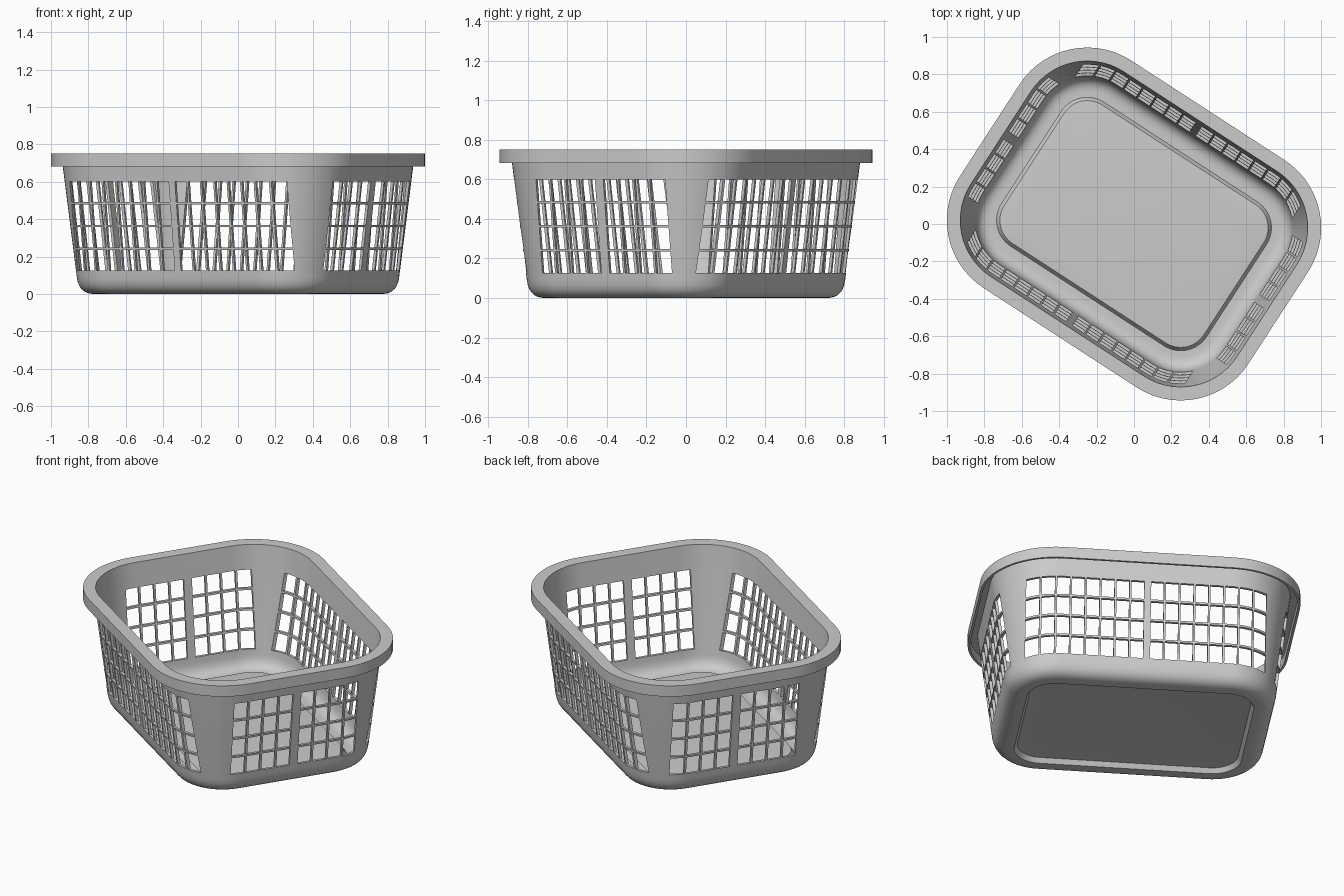
import bpy, bmesh, math
from mathutils import Matrix, Vector

if "Cube" in bpy.data.objects:
    bpy.data.objects.remove(bpy.data.objects["Cube"])

P, Q = 0.488, 0.293          # half extents of the corner-centre rectangle
CORE = 0.568                 # profile distance at which the corner radius is zero
TURN = math.radians(-33)     # basket is turned about z
SEG = 14                     # segments per corner


def bezier(a, c, b, n=7):
    """Quadratic fillet from a to b with control point c."""
    return [tuple((1 - t) ** 2 * a[i] + 2 * t * (1 - t) * c[i] + t * t * b[i] for i in (0, 1))
            for t in (k / n for k in range(n + 1))]


def ring(bm, dist, z):
    """Rounded rectangle loop at a given outward distance and height."""
    r = dist - CORE
    loop = []
    for k, (sx, sy) in enumerate([(1, 1), (-1, 1), (-1, -1), (1, -1)]):
        for i in range(SEG + 1):
            a = math.pi / 2 * (k + i / SEG)
            loop.append(bm.verts.new((sx * P + r * math.cos(a), sy * Q + r * math.sin(a), z)))
    return loop


def finish(name, bm):
    bmesh.ops.recalc_face_normals(bm, faces=bm.faces)
    bm.transform(Matrix.Rotation(TURN, 4, 'Z'))
    me = bpy.data.meshes.new(name)
    bm.to_mesh(me)
    bm.free()
    ob = bpy.data.objects.new(name, me)
    bpy.context.collection.objects.link(ob)
    return ob


# Basket shell: raised floor panel, inner wall, turned-down rim, outer wall, underside
profile = [(0.667, 0.048), (0.716, 0.044), (0.734, 0.016)]
profile += bezier((0.765, 0.016), (0.835, 0.016), (0.845, 0.095))
profile += [(0.928, 0.75), (1.0, 0.75), (1.0, 0.682), (0.986, 0.682), (0.986, 0.736), (0.943, 0.736)]
profile += bezier((0.861, 0.09), (0.85, 0.0), (0.77, 0.0))
profile += [(0.734, 0.0), (0.716, 0.028), (0.667, 0.032)]

bm = bmesh.new()
rings = [ring(bm, d, z) for d, z in profile]
for lo, hi in zip(rings, rings[1:]):
    n = len(lo)
    for i in range(n):
        j = (i + 1) % n
        bm.faces.new((lo[i], lo[j], hi[j], hi[i]))
bm.faces.new(rings[0])
bm.faces.new(rings[-1])
basket = finish("laundry_basket", bm)


def spans(start, count, hole, bar):
    return [(start + i * (hole + bar), start + i * (hole + bar) + hole) for i in range(count)]


ROWS = spans(0.126, 4, 0.1095, 0.012)


def cutter(name, columns, across_long):
    """Grid of bars that pass straight through two opposite walls."""
    bm = bmesh.new()
    for u0, u1 in columns:
        for z0, z1 in ROWS:
            u, w = (u0 + u1) / 2, u1 - u0
            size = (w, 3, z1 - z0) if across_long else (3, w, z1 - z0)
            at = (u, 0, (z0 + z1) / 2) if across_long else (0, u, (z0 + z1) / 2)
            bmesh.ops.create_cube(bm, size=1, matrix=Matrix.Translation(at) @ Matrix.Diagonal(Vector((*size, 1))))
    ob = finish(name, bm)
    ob.hide_render = True
    return ob


# Openings: two groups of eight on the long sides, two groups of four on the short sides
long_cols = spans(-0.692, 8, 0.0735, 0.012) + spans(0.02, 8, 0.0735, 0.012)
short_cols = spans(-0.36, 4, 0.081, 0.012) + spans(0.05, 4, 0.081, 0.012)
bpy.context.view_layer.objects.active = basket
basket.select_set(True)
for cut in (cutter("long_side_cutter", long_cols, True), cutter("short_side_cutter", short_cols, False)):
    mod = basket.modifiers.new("openings", 'BOOLEAN')
    mod.operation, mod.solver, mod.object = 'DIFFERENCE', 'EXACT', cut
    bpy.ops.object.modifier_apply(modifier=mod.name)
    bpy.data.objects.remove(cut)

bpy.ops.object.shade_smooth_by_angle(angle=math.radians(30))
